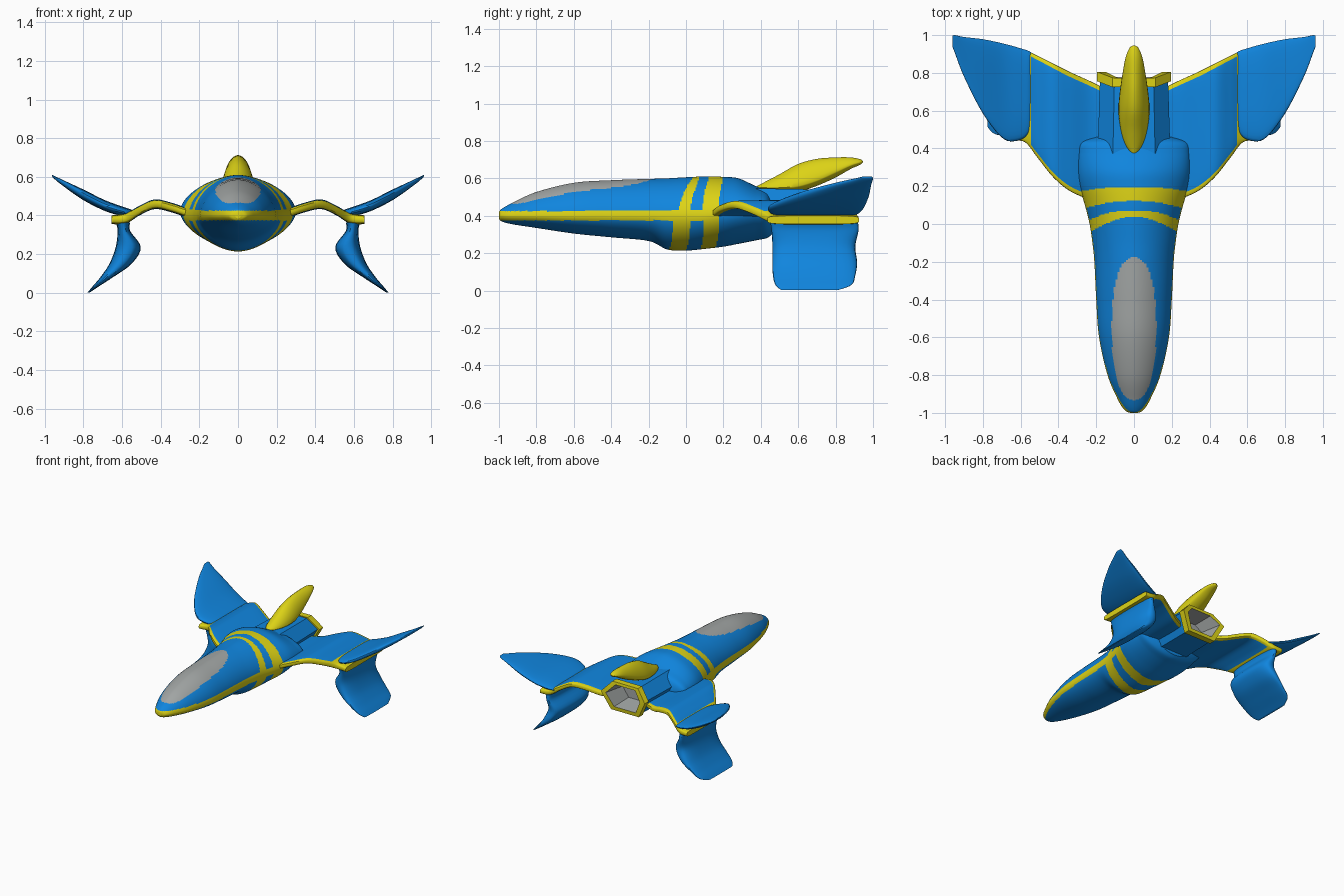
import bpy, bmesh, math
from mathutils import Vector

cube = bpy.data.objects.get("Cube")
if cube:
    bpy.data.objects.remove(cube, do_unlink=True)


def material(name, rgb):
    m = bpy.data.materials.new(name)
    m.use_nodes = True
    m.diffuse_color = (*rgb, 1)
    m.node_tree.nodes["Principled BSDF"].inputs["Base Color"].default_value = (*rgb, 1)
    return m


MATS = [material("hull_blue", (0.005, 0.235, 0.73)),
        material("trim_yellow", (0.72, 0.65, 0.008)),
        material("glass_grey", (0.36, 0.38, 0.375))]
BLUE, YELLOW, GREY = range(3)


def spline(rows, steps):
    """Smoothly resample rows of numbers (Catmull-Rom)."""
    out = []
    for i in range(len(rows) - 1):
        a, b, c, d = (rows[max(0, min(len(rows) - 1, i + k))] for k in (-1, 0, 1, 2))
        for s in range(steps):
            t = s / steps
            out.append([0.5 * (2 * q + (r - p) * t + (2 * p - 5 * q + 4 * r - u) * t * t
                               + (3 * q - p - 3 * r + u) * t ** 3)
                        for p, q, r, u in zip(a, b, c, d)])
    return out + [list(rows[-1])]


def power(v, e):
    return math.copysign(abs(v) ** e, v)


def loft(name, rings, rule, mirror=False, angle=40):
    """Skin closed rings, cap the ends, colour each face by rule(centre, ring, segment)."""
    bm = bmesh.new()
    loops = [[bm.verts.new(p) for p in ring] for ring in rings]
    n = len(rings[0])
    for i, (a, b) in enumerate(zip(loops, loops[1:])):
        for j in range(n):
            k = (j + 1) % n
            f = bm.faces.new((a[j], a[k], b[k], b[j]))
            f.material_index = rule(f.calc_center_median(), i, j)
    for i, ring in ((0, loops[0]), (len(rings) - 2, loops[-1])):
        f = bm.faces.new(ring)
        f.material_index = rule(f.calc_center_median(), i, 0)
    bmesh.ops.recalc_face_normals(bm, faces=bm.faces)
    mesh = bpy.data.meshes.new(name)
    bm.to_mesh(mesh)
    bm.free()
    for m in MATS:
        mesh.materials.append(m)
    ob = bpy.data.objects.new(name, mesh)
    bpy.context.collection.objects.link(ob)
    bpy.ops.object.select_all(action='DESELECT')
    ob.select_set(True)
    bpy.context.view_layer.objects.active = ob
    bpy.ops.object.shade_smooth_by_angle(angle=math.radians(angle))
    if mirror:
        ob.modifiers.new("mirror", 'MIRROR')
    return ob


def body_ring(row, n, e):
    """Cross-section across y with separate upper and lower heights."""
    y, w, top, mid, bot = row
    ring = []
    for j in range(n):
        t = math.tau * j / n
        h = top - mid if math.sin(t) > 0 else mid - bot
        ring.append(Vector((w * power(math.cos(t), e), y, mid + h * power(math.sin(t), e))))
    return ring


def plate_ring(row, n, e):
    """Rounded flat section: chord along y, thickness along (tx, tz)."""
    x, z, y0, y1, tx, tz = row
    ring = []
    for j in range(n):
        t = math.tau * j / n
        s = power(math.sin(t), e) / 2
        ring.append(Vector((x + tx * s, (y0 + y1) / 2 + (y1 - y0) / 2 * power(math.cos(t), e), z + tz * s)))
    return ring


# Fuselage: y, half width, top, middle, bottom
HULL = [(-1, .02, .42, .4, .385), (-.985, .05, .437, .4, .37), (-.93, .085, .468, .4, .355),
        (-.8, .14, .527, .4, .335), (-.6, .185, .576, .4, .305), (-.4, .2, .59, .4, .285),
        (-.2, .21, .597, .4, .265), (-.1, .22, .6, .4, .22), (0, .235, .606, .4, .214),
        (.1, .26, .61, .4, .223), (.2, .29, .608, .41, .235), (.28, .3, .6, .42, .25),
        (.37, .295, .56, .43, .268), (.43, .28, .535, .43, .28), (.46, .2, .5, .42, .3)]


def hull_colour(c, i, j):
    x, y, z = c
    s = abs(x) / .24
    if y < .15 and abs(z - .4) < .025:
        return YELLOW                       # waist band
    if z > .4:
        if (abs(x) / .118) ** 2.3 + (abs(y + .555) / .378) ** 2.3 < 1:
            return GREY                     # canopy
        front, rear = (.055 - .07 * s * s, .014 + .02 * s), (.16 - .025 * s * s, .035 + .01 * s)
    else:
        front, rear = (-.05 + .03 * s, .045), (.115 + .02 * s, .04)
    return YELLOW if any(abs(y - mid) < half for mid, half in (front, rear)) else BLUE


loft("fuselage", [body_ring(r, 104, 1.12) for r in spline(HULL, 16)], hull_colour)

# Tail fin
TAIL = [(.37, .01, .555, .55, .54), (.42, .045, .58, .55, .54), (.5, .07, .622, .55, .53),
        (.6, .082, .677, .56, .53), (.7, .075, .704, .59, .56), (.8, .06, .712, .635, .605),
        (.88, .045, .712, .67, .65), (.93, .025, .703, .685, .672), (.945, .006, .693, .689, .685)]
loft("tail_fin", [body_ring(r, 24, 1.2) for r in spline(TAIL, 4)], lambda c, i, j: YELLOW)

# Engine housing with rim and hollow nozzle
HEX = [(.11, .545), (.19, .46), (.12, .325), (-.12, .325), (-.19, .46), (-.11, .545)]


def engine_ring(y, scale, sweep):
    return [Vector((x * scale, y + sweep * abs(x), .445 + (z - .445) * scale)) for x, z in HEX]


ENGINE = [(.34, 1.02, 0), (.68, .95, .4), (.68, 1.03, .4), (.73, 1.03, .4), (.73, .8, .4), (.6, .62, .2)]
loft("engine", [engine_ring(*r) for r in ENGINE],
     lambda c, i, j: BLUE if i == 0 else GREY if i == 4 else YELLOW, angle=30)

# Inner wing with trim on both edges and at the fin joint: x, z, front, back, thickness
WING = [(.12, .4, .12, .7, 0, .05), (.23, .405, .13, .755, 0, .05), (.34, .44, .175, .805, 0, .05),
        (.43, .458, .25, .85, 0, .05), (.51, .425, .35, .89, 0, .05), (.58, .385, .435, .92, 0, .055),
        (.655, .378, .435, .925, 0, .045)]
SEG = 40


def wing_colour(c, i, j):
    edge = abs(math.cos(math.tau * (j + .5) / SEG)) > .82
    return YELLOW if edge or c.x > .545 else BLUE


loft("wing", [plate_ring(r, SEG, .4) for r in spline(WING, 6)], wing_colour, True)

# Raised outer fin
UPPER = [(.535, .408, .56, .9, 0, .012), (.555, .414, .49, .915, 0, .035), (.6, .422, .447, .93, 0, .05),
         (.69, .452, .45, .955, 0, .056), (.8, .507, .585, .978, 0, .055), (.9, .565, .78, .99, 0, .032),
         (.95, .597, .91, 1, 0, .016), (.962, .607, .94, .995, 0, .008)]
loft("upper_fin", [plate_ring(r, 32, .75) for r in spline(UPPER, 5)], lambda c, i, j: BLUE, True)

# Hanging outer fin
LOWER = [(.595, .365, .45, .92, .075, 0), (.59, .32, .458, .922, .065, 0), (.568, .235, .462, .905, .13, 0),
         (.608, .15, .462, .915, .115, 0), (.68, .08, .465, .905, .065, 0), (.74, .03, .478, .885, .03, 0),
         (.772, .002, .51, .81, .012, 0)]
loft("lower_fin", [plate_ring(r, 32, .7) for r in spline(LOWER, 5)], lambda c, i, j: BLUE, True)
